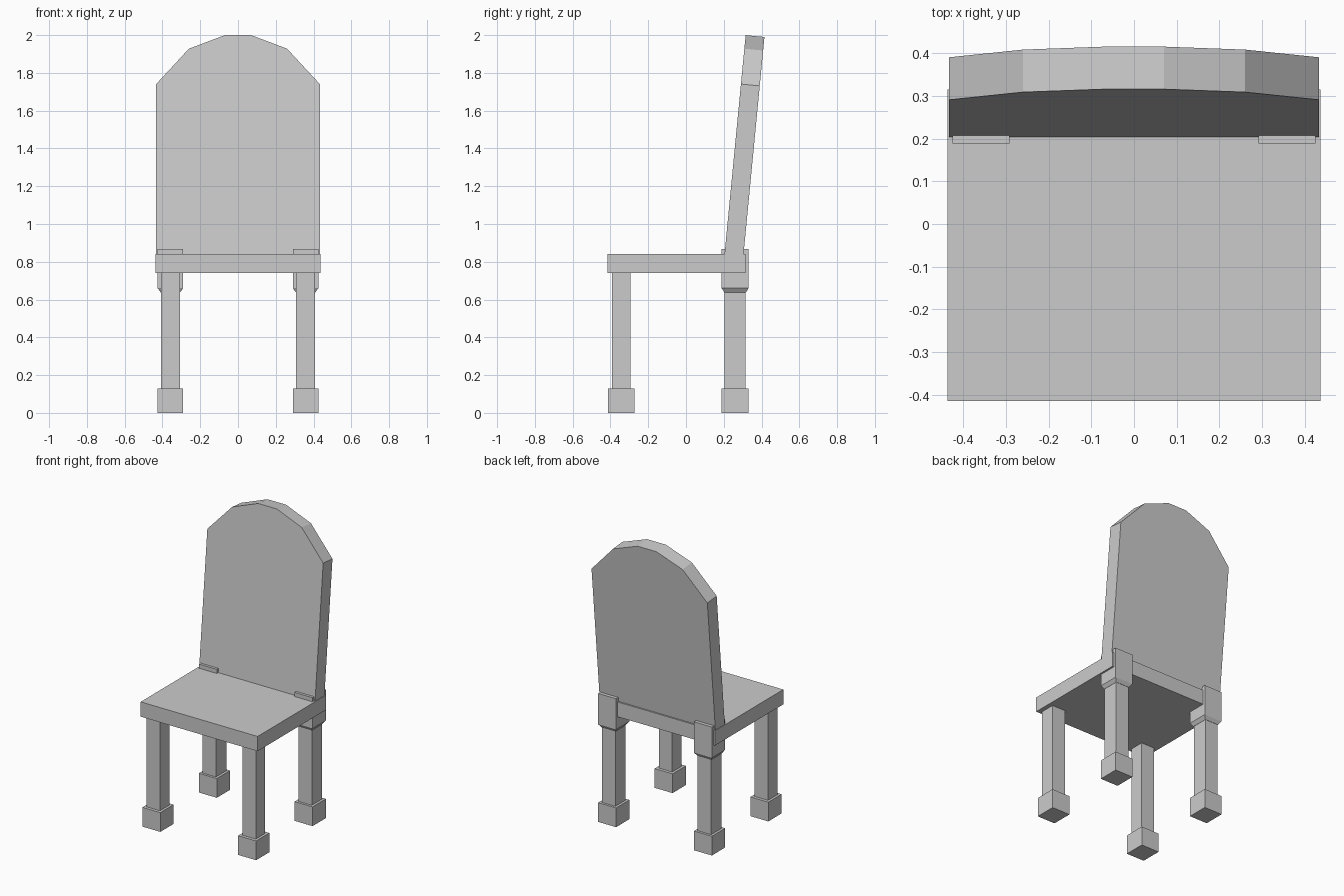
import bpy, bmesh, math
from mathutils import Matrix, Vector

cube = bpy.data.objects.get("Cube")
if cube:
    bpy.data.objects.remove(cube, do_unlink=True)

grey = bpy.data.materials.new("light_grey")
grey.use_nodes = True
colour = (0.6, 0.6, 0.6, 1)
grey.diffuse_color = colour
grey.node_tree.nodes["Principled BSDF"].inputs["Base Color"].default_value = colour


def finish(name, bm):
    bmesh.ops.recalc_face_normals(bm, faces=bm.faces)
    mesh = bpy.data.meshes.new(name)
    bm.to_mesh(mesh)
    bm.free()
    mesh.materials.append(grey)
    obj = bpy.data.objects.new(name, mesh)
    bpy.context.collection.objects.link(obj)
    return obj


def add_box(bm, low, high):
    low, high = Vector(low), Vector(high)
    place = Matrix.Translation((low + high) / 2) @ Matrix.Diagonal((*(high - low), 1))
    return bmesh.ops.create_cube(bm, size=1, matrix=place)["verts"]


def box(name, low, high):
    bm = bmesh.new()
    add_box(bm, low, high)
    return finish(name, bm)


# Seat slab
box("seat", (-0.437, -0.415, 0.74), (0.437, 0.315, 0.84))

# Legs with square feet; the rear ones carry a tapered block at the top
for side, sx in (("left", 1), ("right", -1)):
    cx = sx * 0.358
    for place, cy, half in (("front", -0.343, 0.05), ("back", 0.26, 0.055)):
        box(f"{place}_{side}_foot", (cx - 0.067, cy - 0.071, 0),
            (cx + 0.067, cy + 0.071, 0.13))
        box(f"{place}_{side}_leg", (cx - 0.05, cy - half, 0.13),
            (cx + 0.05, cy + half, 0.74))
    bm = bmesh.new()
    add_box(bm, (cx - 0.067, 0.189, 0.66), (cx + 0.067, 0.331, 0.868))
    # Extrude the underside and narrow it to the leg
    bm.faces.ensure_lookup_table()
    under = min(bm.faces, key=lambda f: f.calc_center_median().z)
    neck = bmesh.ops.extrude_discrete_faces(bm, faces=[under])["faces"][0]
    for v in neck.verts:
        v.co.z = 0.637
        v.co.x = cx + (v.co.x - cx) * 0.76
        v.co.y = 0.26 + (v.co.y - 0.26) * 0.8
    finish(f"back_{side}_leg_block", bm)

# Backrest: faceted arch profile, given thickness and leaned back
lean = math.radians(5.5)
half_arch = [(0.433, 0), (0.433, 0.906), (0.26, 1.094), (0.07, 1.166)]
outline = half_arch + [(-x, z) for x, z in reversed(half_arch)]
bm = bmesh.new()
front = bm.faces.new([bm.verts.new((x, 0, z)) for x, z in outline])
back = bmesh.ops.extrude_face_region(bm, geom=[front], use_keep_orig=True)["geom"]
bmesh.ops.translate(bm, vec=(0, 0.1, 0),
                    verts=[g for g in back if isinstance(g, bmesh.types.BMVert)])
bmesh.ops.rotate(bm, verts=bm.verts, cent=(0, 0, 0),
                 matrix=Matrix.Rotation(-lean, 3, "X"))
bmesh.ops.translate(bm, verts=bm.verts, vec=(0, 0.204, 0.839))
finish("backrest", bm)
